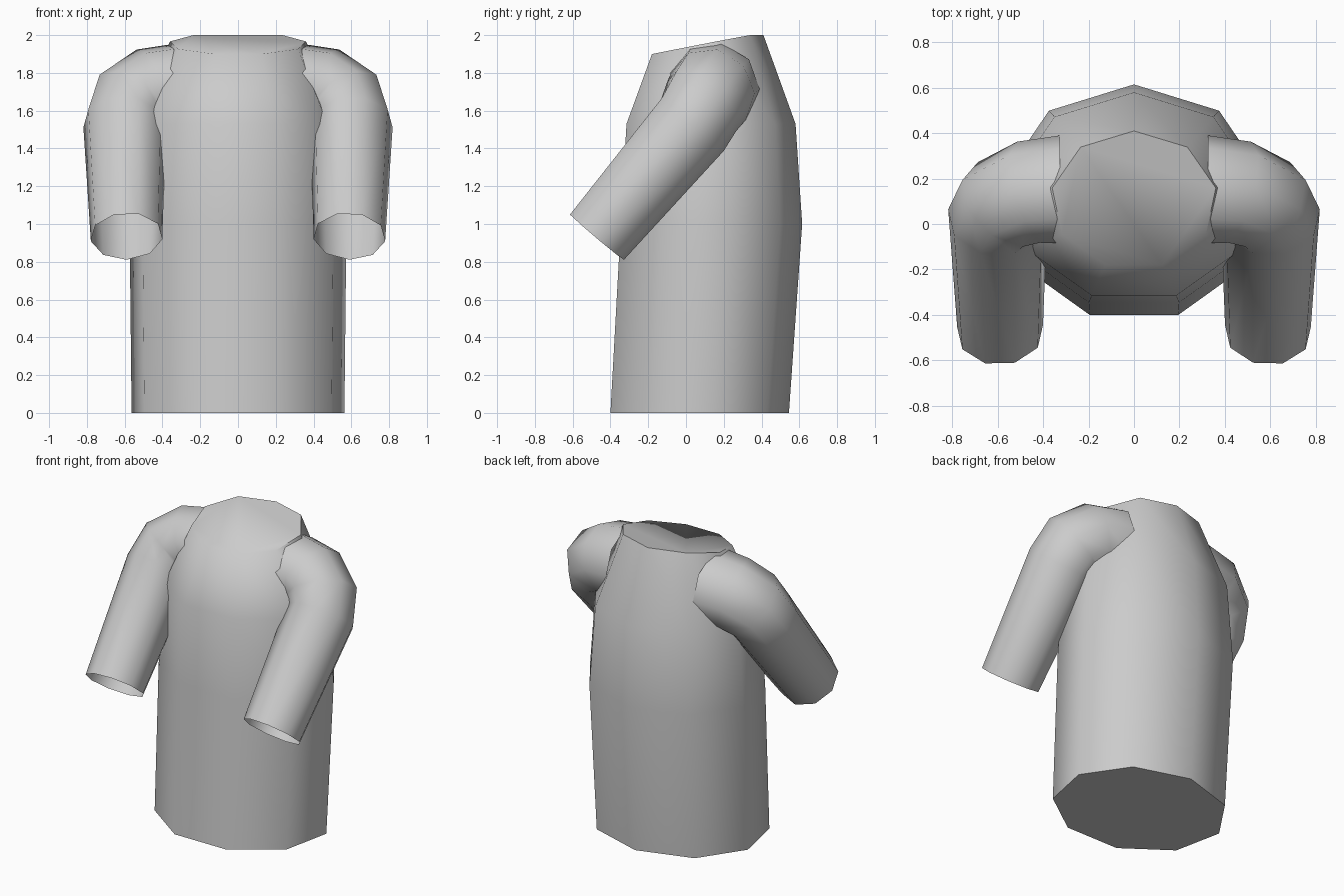
import bpy, bmesh
from math import sin, cos, radians, pi
from mathutils import Vector

if "Cube" in bpy.data.objects:
    bpy.data.objects.remove(bpy.data.objects["Cube"])

SIDES = 9


def loft(name, rings, cap):
    """Skin a list of vertex rings, optionally closing both ends."""
    bm = bmesh.new()
    loops = [[bm.verts.new(p) for p in ring] for ring in rings]
    for a, b in zip(loops, loops[1:]):
        for i in range(SIDES):
            j = (i + 1) % SIDES
            bm.faces.new((a[i], a[j], b[j], b[i]))
    if cap:
        bm.faces.new(loops[0])
        bm.faces.new(loops[-1])
    bmesh.ops.recalc_face_normals(bm, faces=bm.faces)
    mesh = bpy.data.meshes.new(name)
    bm.to_mesh(mesh)
    bm.free()
    obj = bpy.data.objects.new(name, mesh)
    bpy.context.collection.objects.link(obj)
    bpy.ops.object.select_all(action='DESELECT')
    obj.select_set(True)
    bpy.context.view_layer.objects.active = obj
    bpy.ops.object.shade_smooth_by_angle(angle=radians(65))
    return obj


# Torso: nine-sided rings given as height, half width, front y, back y
def torso_ring(z, rx, front, back, slanted=False):
    ry = (back - front) / (1 + cos(pi / SIDES))
    pts = []
    for i in range(SIDES):
        a = 2 * pi * i / SIDES
        x, y = rx * sin(a), back - ry + ry * cos(a)
        # neckline drops toward the front
        h = min(z, z - 0.1 + 0.1 * (y - front) / 0.51) if slanted else z
        pts.append(Vector((x, y, h)))
    return pts


loft("torso", [
    torso_ring(0.0, 0.572, -0.40, 0.545),
    torso_ring(1.0, 0.583, -0.345, 0.615),
    torso_ring(1.53, 0.545, -0.315, 0.58),
    torso_ring(2.0, 0.366, -0.18, 0.41, True),
], True)

# Sleeves: open tubes bending from sideways to forward and down
X = Vector((1, 0, 0))
D = Vector((0, -0.647, -0.763))
N = X.cross(D)
PATH = [  # centre, radius, bend in degrees
    ((0.325, 0.145, 1.715), 0.245, 0),
    ((0.45, 0.135, 1.705), 0.237, 25),
    ((0.56, 0.09, 1.64), 0.23, 60),
    ((0.60, 0.03, 1.53), 0.222, 88),
    ((0.59, -0.475, 0.935), 0.192, 92),
]


def sleeve(name, side):
    rings = []
    for centre, r, bend in PATH:
        b = radians(bend)
        u = X * sin(b) - D * cos(b)
        ring = []
        for i in range(SIDES):
            a = 2 * pi * i / SIDES
            p = Vector(centre) + r * (N * cos(a) + u * sin(a))
            p.x *= side
            ring.append(p)
        rings.append(ring)
    loft(name, rings, False)


sleeve("right_sleeve", 1)
sleeve("left_sleeve", -1)
